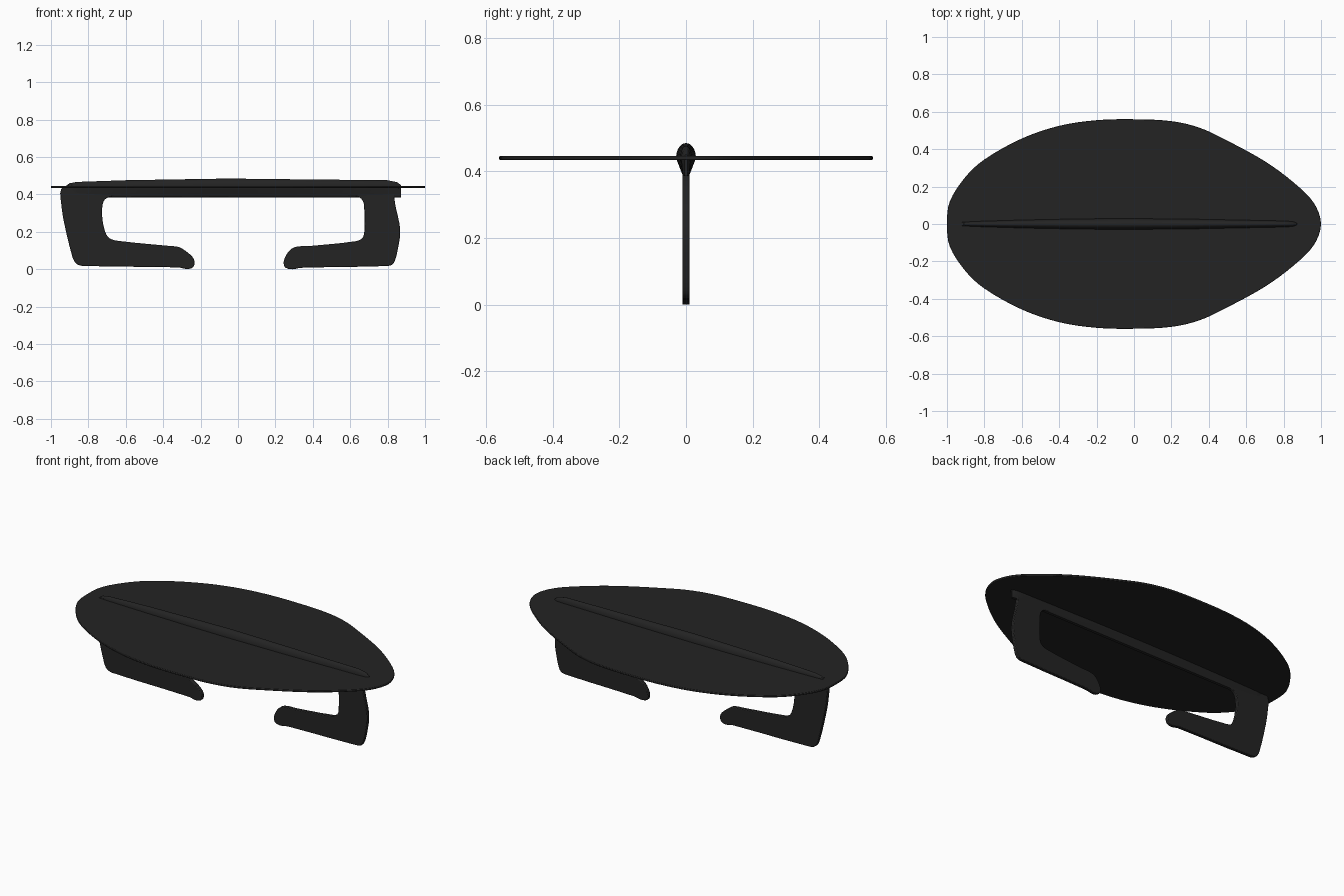
import bpy, bmesh, math
from mathutils import Vector

if "Cube" in bpy.data.objects:
    bpy.data.objects.remove(bpy.data.objects["Cube"])

black = bpy.data.materials.new("matte black")
black.diffuse_color = (0.017, 0.017, 0.017, 1)
black.use_nodes = True
black.node_tree.nodes["Principled BSDF"].inputs["Base Color"].default_value = black.diffuse_color


def smooth_loop(pts, n=4):
    """Closed Catmull-Rom curve through 2D points."""
    out, m = [], len(pts)
    for i in range(m):
        a, b, c, d = (Vector(pts[(i + k) % m]) for k in (-1, 0, 1, 2))
        # limit tangents so short and long spans blend without overshoot
        lb, lab, lcd = (c - b).length, (b - a).length, (d - c).length
        t1 = (c - a) * (lb / (lb + lab))
        t2 = (d - b) * (lb / (lb + lcd))
        for k in range(n):
            t = k / n
            out.append(b * (2*t**3 - 3*t**2 + 1) + t1 * (t**3 - 2*t**2 + t)
                       + c * (3*t**2 - 2*t**3) + t2 * (t**3 - t**2))
    return out


def finish(name, bm, bevel=0):
    bmesh.ops.recalc_face_normals(bm, faces=bm.faces)
    me = bpy.data.meshes.new(name)
    bm.to_mesh(me)
    bm.free()
    ob = bpy.data.objects.new(name, me)
    bpy.context.collection.objects.link(ob)
    me.materials.append(black)
    bpy.context.view_layer.objects.active = ob
    ob.select_set(True)
    if bevel:
        mod = ob.modifiers.new("rounded edge", 'BEVEL')
        mod.width, mod.segments, mod.angle_limit = bevel, 2, math.radians(50)
    bpy.ops.object.shade_smooth_by_angle(angle=math.radians(40))
    ob.select_set(False)


def slab(name, loop, to3d, depth, bevel):
    """Extrude a closed outline by a depth vector."""
    bm = bmesh.new()
    face = bm.faces.new([bm.verts.new(to3d(p)) for p in loop])
    geo = bmesh.ops.extrude_face_region(bm, geom=[face])["geom"]
    bmesh.ops.translate(bm, vec=depth, verts=[v for v in geo if isinstance(v, bmesh.types.BMVert)])
    finish(name, bm, bevel)


# Thin egg-shaped top plate, mirrored across y
half = [(-0.985, .12), (-.9, .253), (-.8, .345), (-.6, .457), (-.4, .525), (-.2, .555), (0, .56),
        (.2, .55), (.35, .515), (.5, .445), (.7, .335), (.85, .225), (.96, .115)]
plate = [(-1, 0)] + half + [(1, 0)] + [(x, -y) for x, y in reversed(half)]
slab("top_plate", smooth_loop(plate), lambda p: (p.x, p.y, 0.434), (0, 0, 0.012), 0.003)

# Upright C-shaped frame with two inward hooks
frame = [(-.945, .43), (-.945, .35), (-.93, .25), (-.885, .065), (-.865, .03), (-.83, .018),
         (-.32, .01), (-.28, .002), (-.25, .005), (-.235, .02), (-.233, .045), (-.245, .068), (-.29, .105),
         (-.32, .12), (-.37, .125), (-.65, .153), (-.69, .168), (-.71, .2), (-.725, .27), (-.725, .34),
         (-.71, .375), (-.67, .39), (-.6, .395), (0, .39), (.61, .39), (.65, .384), (.67, .36), (.675, .32),
         (.675, .2), (.665, .167), (.63, .15), (.39, .125), (.31, .12), (.275, .1), (.25, .06), (.244, .03),
         (.255, .008), (.29, .0), (.34, .008), (.79, .017), (.825, .025), (.842, .055), (.857, .12), (.867, .19),
         (.862, .25), (.84, .35), (.84, .4), (.865, .44), (.83, .46), (0, .46), (-.88, .455)]
slab("hook_frame", smooth_loop(frame, 3), lambda p: (p.x, -0.011, p.y), (0, 0.022, 0), 0.004)

# Spine beam lofted along x: (x, half width, top height)
stations = [(-.915, .005, .45), (-.9, .011, .46), (-.86, .014, .467), (-.6, .022, .476), (-.3, .028, .481),
            (-.05, .03, .485), (.3, .027, .481), (.6, .021, .478), (.8, .017, .476), (.85, .014, .466),
            (.872, .005, .45)]
bm = bmesh.new()
rings = []
for x, w, top in stations:
    ring = []
    for k in range(20):
        a = 2 * math.pi * k / 20
        s = math.sin(a)
        # round crown above the plate, tapering keel below
        y = w * math.cos(a) if s >= 0 else math.copysign(
            min(w, .009) + max(w - .009, 0) * (1 + s), math.cos(a)) * min(1, abs(math.cos(a)) * 3)
        z = .44 + (top - .44) * s if s >= 0 else .44 + .055 * s
        ring.append(bm.verts.new((x, y, z)))
    rings.append(ring)
for r, q in zip(rings, rings[1:]):
    for k in range(20):
        bm.faces.new((r[k], r[(k + 1) % 20], q[(k + 1) % 20], q[k]))
bm.faces.new(rings[0])
bm.faces.new(rings[-1])
finish("spine_beam", bm)
